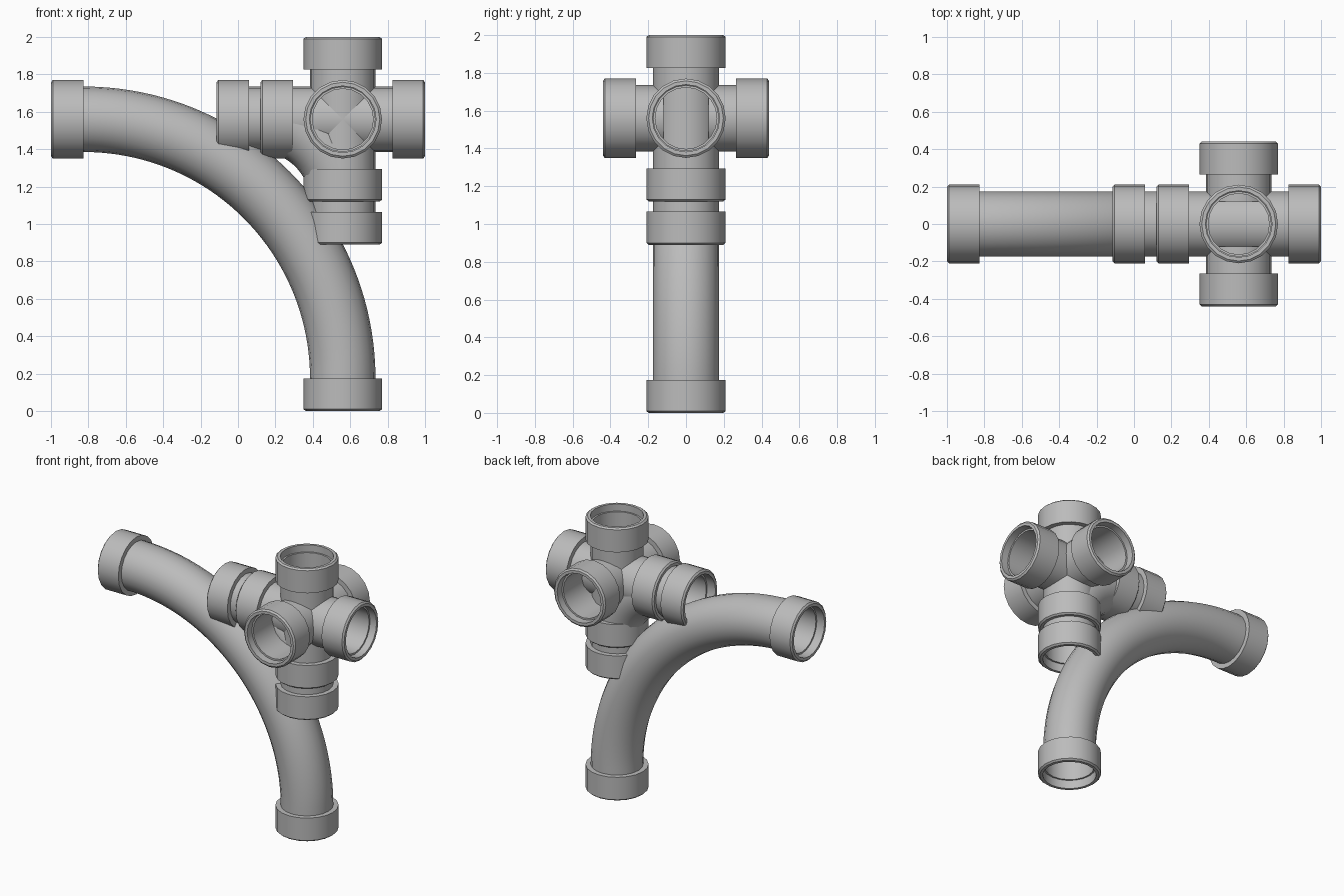
import bpy, bmesh, math
from mathutils import Vector

if "Cube" in bpy.data.objects:
    bpy.data.objects.remove(bpy.data.objects["Cube"])

SIDES = 20
PIPE, BORE, COLLAR = 0.175, 0.163, 0.21
CX, CZ = 0.56, 1.56          # centre of the cross fitting
ARM = 0.44                   # arm length of the cross fitting
BEND = 1.385                 # centreline radius of the long bend

mat = bpy.data.materials.new("pipe_grey")
mat.diffuse_color = (0.5, 0.5, 0.5, 1)
mat.use_nodes = True
mat.node_tree.nodes["Principled BSDF"].inputs["Base Color"].default_value = mat.diffuse_color


def finish(name, bm):
    bmesh.ops.recalc_face_normals(bm, faces=bm.faces)
    me = bpy.data.meshes.new(name)
    bm.to_mesh(me)
    bm.free()
    ob = bpy.data.objects.new(name, me)
    bpy.context.collection.objects.link(ob)
    me.materials.append(mat)
    bpy.ops.object.select_all(action='DESELECT')
    bpy.context.view_layer.objects.active = ob
    ob.select_set(True)
    bpy.ops.object.shade_smooth_by_angle(angle=math.radians(35))
    return ob


def loft(name, rings):
    """Join a closed loop of rings; each ring is (centre, axis u, axis v, radius)."""
    bm = bmesh.new()
    loops = []
    for c, u, v, r in rings:
        loops.append([bm.verts.new(c + r * (math.cos(a) * u + math.sin(a) * v))
                      for a in (2 * math.pi * i / SIDES for i in range(SIDES))])
    for k, a in enumerate(loops):
        b = loops[(k + 1) % len(loops)]
        for i in range(SIDES):
            j = (i + 1) % SIDES
            bm.faces.new((a[i], a[j], b[j], b[i]))
    return finish(name, bm)


def lathe(name, start, axis, profile):
    """Revolve a closed (radius, distance) profile about an axis."""
    start, d = Vector(start), Vector(axis).normalized()
    u = Vector((0, 1, 0)) if abs(d.y) < 0.5 else Vector((1, 0, 0))
    v = d.cross(u)
    return loft(name, [(start + d * t, u, v, r) for r, t in profile])


def tube(name, start, end):
    d = Vector(end) - Vector(start)
    n = d.length
    lathe(name, start, d, [(BORE, 0), (PIPE, 0), (PIPE, n), (BORE, n)])


def collar(name, mouth, inward):
    """Socket with a softened rim at its open mouth."""
    lathe(name, mouth, inward, [(0.178, 0), (0.198, 0), (COLLAR, 0.01),
                                (COLLAR, 0.175), (0.168, 0.175), (0.178, 0.165)])


def bend(name, cx, cz, radius, outer, steps):
    """Quarter-turn hollow pipe in the xz plane, from left arm to bottom arm."""
    y = Vector((0, 1, 0))

    def ring(i, r):
        a = math.pi / 2 * (1 - i / steps)
        d = Vector((math.cos(a), 0, math.sin(a)))
        return (Vector((cx, 0, cz)) + d * radius, y, d, r)
    loft(name, [ring(i, outer) for i in range(steps + 1)]
         + [ring(i, BORE) for i in range(steps, -1, -1)])


# long sweeping bend with its straight ends and sockets
bend("long_bend", CX - BEND, CZ - BEND, BEND, PIPE, 40)
tube("long_bend_left_end", (-0.94, 0, CZ), (CX - BEND, 0, CZ))
tube("long_bend_bottom_end", (CX, 0, 0.06), (CX, 0, CZ - BEND))
collar("long_bend_left_socket", (-1, 0, CZ), (1, 0, 0))
collar("long_bend_bottom_socket", (CX, 0, 0), (0, 0, 1))

# cross fitting: horizontal and vertical pipes run straight through
tube("cross_horizontal_pipe", (-0.05, 0, CZ), (CX + ARM - 0.05, 0, CZ))
tube("cross_vertical_pipe", (CX, 0, 0.95), (CX, 0, CZ + ARM - 0.05))
bend("cross_inner_sweep", 0.115, 1.115, 0.445, PIPE - 0.001, 16)

# front and back stubs
for side, label in ((-1, "front"), (1, "back")):
    tube("cross_" + label + "_pipe", (CX, side * 0.12, CZ),
         (CX, side * (ARM - 0.05), CZ))

# sockets on all six arms
for label, d in (("right", (1, 0, 0)), ("left", (-1, 0, 0)), ("front", (0, -1, 0)),
                 ("back", (0, 1, 0)), ("top", (0, 0, 1)), ("bottom", (0, 0, -1))):
    d = Vector(d)
    collar("cross_" + label + "_socket", Vector((CX, 0, CZ)) + d * ARM, -d)

# second sockets that run into the long bend
collar("joining_left_socket", (-0.115, 0, CZ), (1, 0, 0))
collar("joining_bottom_socket", (CX, 0, 0.89), (0, 0, 1))
